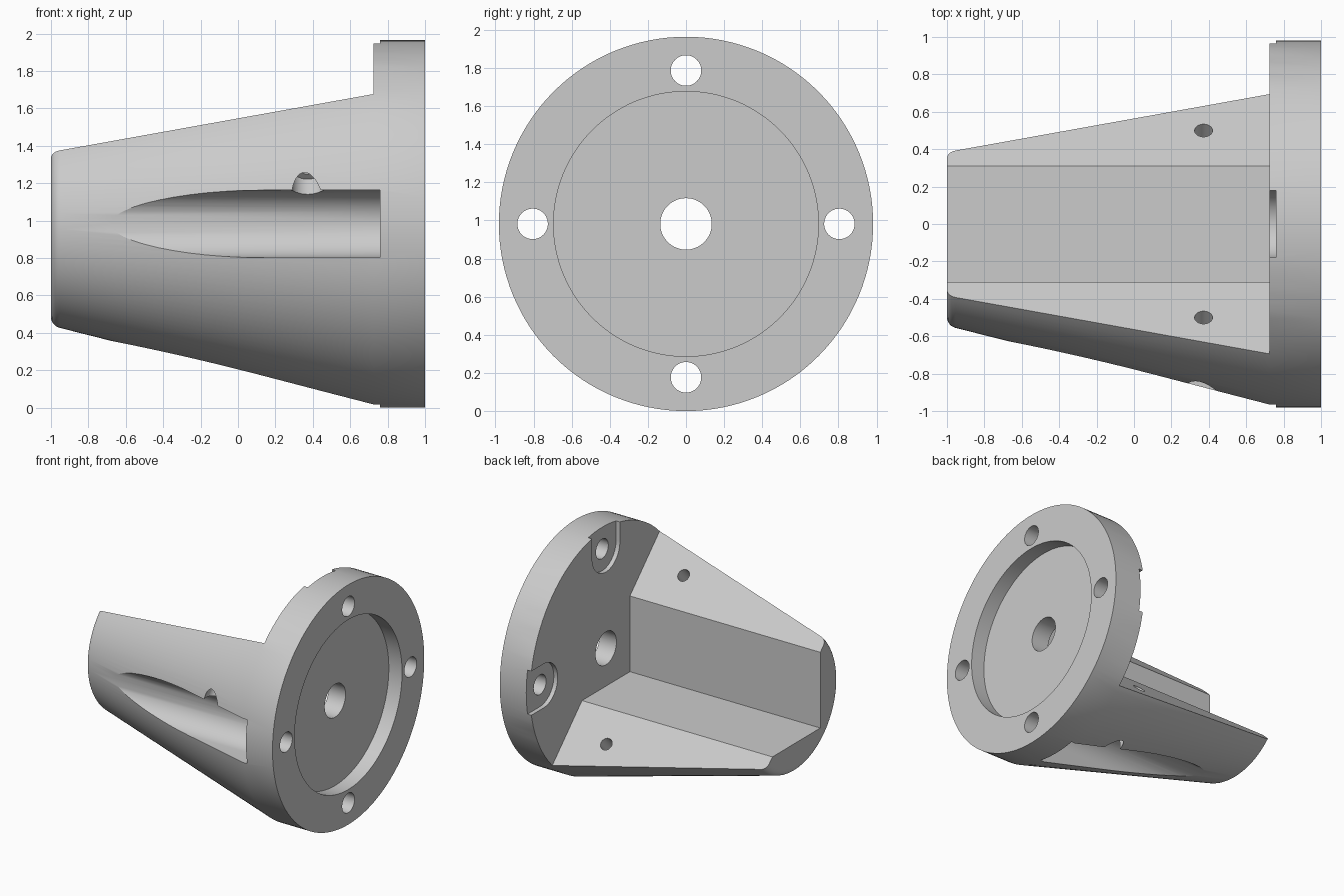
import bpy
import bmesh
from math import cos, sin, pi, radians
from mathutils import Matrix, Vector

if "Cube" in bpy.data.objects:
    bpy.data.objects.remove(bpy.data.objects["Cube"], do_unlink=True)

R = 0.982                     # flange radius, also the height of the axis
FACE, SLOT_END = 0.725, 0.76  # inner flange face and slot floor along x
BOLT = 0.805                  # bolt circle radius


def finish(name, bm):
    bmesh.ops.recalc_face_normals(bm, faces=bm.faces)
    mesh = bpy.data.meshes.new(name)
    bm.to_mesh(mesh)
    bm.free()
    obj = bpy.data.objects.new(name, mesh)
    bpy.context.collection.objects.link(obj)
    return obj


def arc(cy, cz, r, a0, a1, n):
    return [(cy + r * cos(a0 + (a1 - a0) * i / n),
             cz + r * sin(a0 + (a1 - a0) * i / n)) for i in range(n + 1)]


def circle(cy, cz, r, n=48):
    return arc(cy, cz, r, 0, 2 * pi, n)[:-1]


def prism(name, points, x0, x1, matrix=Matrix()):
    """Extrude a (y, z) outline along x."""
    bm = bmesh.new()
    face = bm.faces.new([bm.verts.new((x0, y, z)) for y, z in points])
    ext = bmesh.ops.extrude_face_region(bm, geom=[face])
    verts = [v for v in ext["geom"] if isinstance(v, bmesh.types.BMVert)]
    bmesh.ops.translate(bm, vec=(x1 - x0, 0, 0), verts=verts)
    bmesh.ops.transform(bm, matrix=matrix, verts=bm.verts)
    return finish(name, bm)


def lathe(name, profile, n):
    """Turn an (x, radius) profile around the x axis."""
    bm = bmesh.new()
    rings = [[bm.verts.new((x, r * cos(2 * pi * i / n), r * sin(2 * pi * i / n)))
              for i in range(n)] for x, r in profile]
    for a, b in zip(rings, rings[1:]):
        for i in range(n):
            j = (i + 1) % n
            bm.faces.new((a[i], a[j], b[j], b[i]))
    bm.faces.new(rings[0])
    bm.faces.new(rings[-1])
    return finish(name, bm)


# Tapered body with a rounded nose and a flange rim
nose = arc(-0.94, 0.497, 0.06, pi, radians(104), 6)
body = lathe("flanged_bracket", nose + [(FACE, R), (1, R)], 128)

cutters = []

# Open half of the body together with the square channel
s = 0.31
cutters.append(prism("channel_cutter",
                     [(-2, 2), (-s, s), (-s, -s), (s, -s), (2, -2), (2, 2)],
                     -1.5, FACE))

# Four bolt slots and bolt holes
slot = arc(0, -BOLT, 0.18, 0, pi, 24) + [(-0.18, -1.3), (0.18, -1.3)]
for k in range(4):
    turn = Matrix.Rotation(k * pi / 2, 4, 'X')
    cutters.append(prism("bolt_slot_cutter", slot, -1.4, SLOT_END, turn))
    cutters.append(prism("bolt_hole_cutter", circle(0, -BOLT, 0.08), 0.6, 1.2, turn))

# Recess in the flange and the central bore
cutters.append(prism("recess_cutter", circle(0, 0, 0.695, 128), 0.88, 1.2))
cutters.append(prism("bore_cutter", circle(0, 0, 0.135, 64), 0.5, 1.3))

# Counterbored clamp screw holes, square to the split plane
drill = Vector((0, -1, -1)).to_track_quat('X', 'Z').to_matrix().to_4x4()
for side in (-1, 1):
    place = Matrix.Translation((0.372, side * 0.5, -side * 0.5)) @ drill
    cutters.append(prism("screw_hole_cutter", circle(0, 0, 0.048), -0.3, 1.2, place))
    cutters.append(prism("counterbore_cutter", circle(0, 0, 0.086), 0.283, 1.3, place))

# Cut everything out of the body
bpy.context.view_layer.objects.active = body
for cutter in cutters:
    mod = body.modifiers.new("cut", 'BOOLEAN')
    mod.operation = 'DIFFERENCE'
    mod.solver = 'EXACT'
    mod.object = cutter
    bpy.ops.object.modifier_apply(modifier=mod.name)
    bpy.data.objects.remove(cutter, do_unlink=True)

# Stand on the ground and finish the surface
body.data.transform(Matrix.Translation((0, 0, R)))
grey = bpy.data.materials.new("plain_grey")
grey.use_nodes = True
colour = (0.6, 0.6, 0.6, 1)
grey.diffuse_color = colour
grey.node_tree.nodes["Principled BSDF"].inputs["Base Color"].default_value = colour
body.data.materials.clear()
body.data.materials.append(grey)
bpy.ops.object.select_all(action='DESELECT')
body.select_set(True)
bpy.ops.object.shade_smooth_by_angle(angle=radians(25))
